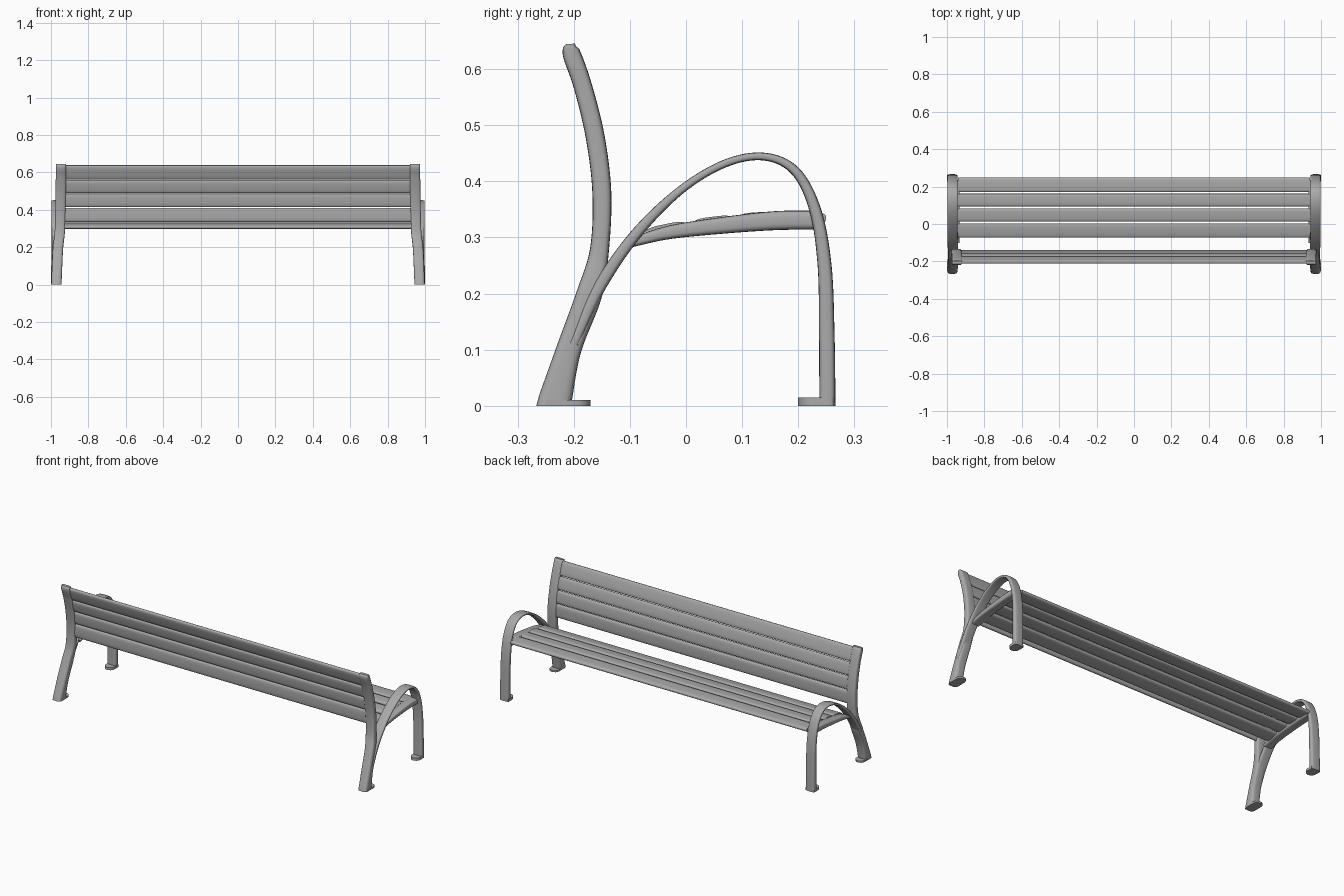
import bpy, bmesh, math
from mathutils import Vector

cube = bpy.data.objects.get("Cube")
if cube:
    bpy.data.objects.remove(cube, do_unlink=True)

metal = bpy.data.materials.new("grey metal")
metal.use_nodes = True
grey = (0.4, 0.4, 0.4, 1)
metal.diffuse_color = grey
metal.node_tree.nodes["Principled BSDF"].inputs["Base Color"].default_value = grey


def finish(name, bm):
    bmesh.ops.recalc_face_normals(bm, faces=bm.faces)
    mesh = bpy.data.meshes.new(name)
    bm.to_mesh(mesh)
    bm.free()
    mesh.materials.append(metal)
    obj = bpy.data.objects.new(name, mesh)
    bpy.context.collection.objects.link(obj)
    bpy.ops.object.select_all(action="DESELECT")
    obj.select_set(True)
    bpy.context.view_layer.objects.active = obj
    bpy.ops.object.shade_smooth_by_angle(angle=math.radians(40))
    return obj


def skin(bm, rings):
    """Join rings of points into a capped tube."""
    loops = [[bm.verts.new(p) for p in ring] for ring in rings]
    n = len(loops[0])
    for a, b in zip(loops, loops[1:]):
        for i in range(n):
            j = (i + 1) % n
            bm.faces.new((a[i], a[j], b[j], b[i]))
    bm.faces.new(loops[0])
    bm.faces.new(loops[-1])


def spline(keys, steps=8):
    """Smooth curve through the key rows."""
    k = [Vector(r) for r in keys]
    k = [2 * k[0] - k[1]] + k + [2 * k[-1] - k[-2]]
    rows = []
    for a, b, c, d in zip(k, k[1:], k[2:], k[3:]):
        for s in range(steps):
            t = s / steps
            rows.append(0.5 * (2 * b + (c - a) * t + (2 * a - 5 * b + 4 * c - d) * t ** 2
                               + (3 * b - a - 3 * c + d) * t ** 3))
    return rows + [k[-2]]


def rounded(power, count=20):
    """Unit outline between an ellipse and a rectangle."""
    out = []
    for i in range(count):
        a = math.tau * (i + 0.5) / count
        c, s = math.cos(a), math.sin(a)
        out.append((math.copysign(abs(c) ** power, c), math.copysign(abs(s) ** power, s)))
    return out


def bar(name, keys, width, side, flat_foot=()):
    """Sweep a rounded bar through rows of (x, y, z, thickness)."""
    rows = spline([Vector(r) for r in keys])
    rings = []
    for i, r in enumerate(rows):
        d = rows[min(i + 1, len(rows) - 1)] - rows[max(i - 1, 0)]
        normal = Vector((0, -d[2], d[1])).normalized()
        if i in [f % len(rows) for f in flat_foot]:
            normal = Vector((0, math.copysign(1, normal.y), 0))
        centre = Vector((r[0] * side, r[1], r[2]))
        rings.append([centre + Vector((u * width / 2, 0, 0)) + normal * v * r[3] / 2
                      for u, v in rounded(0.5)])
    bm = bmesh.new()
    skin(bm, rings)
    return finish(name, bm)


def slat(name, y, z, angle, depth, half=0.94, thick=0.022):
    """Long board with a crowned section."""
    c, s = math.cos(angle), math.sin(angle)
    section = [(u * depth / 2, v * thick / 2) for u, v in rounded(0.6)]
    bm = bmesh.new()
    skin(bm, [[Vector((x, y + u * c - v * s, z + u * s + v * c)) for u, v in section]
              for x in (-half, half)])
    return finish(name, bm)


def foot(name, y, depth, height, side):
    """Mounting plate with a half-round end."""
    ring = [(0.0275, 0), (-0.0275, 0)]
    for i in range(9):
        a = math.pi * i / 8
        ring.append((-0.0275 * math.cos(a), (abs(depth) - 0.0275 + 0.0275 * math.sin(a))
                     * math.copysign(1, depth)))
    bm = bmesh.new()
    skin(bm, [[Vector((side * 0.971 + u, y + v, h)) for u, v in ring] for h in (0, height)])
    return finish(name, bm)


# Side frames
post = [(0.971, -0.236, 0, 0.062), (0.967, -0.209, 0.1, 0.045), (0.962, -0.172, 0.2, 0.046),
        (0.953, -0.154, 0.28, 0.034), (0.950, -0.150, 0.38, 0.034),
        (0.948, -0.162, 0.48, 0.034), (0.947, -0.184, 0.57, 0.033),
        (0.947, -0.204, 0.628, 0.032), (0.947, -0.206, 0.645, 0.016)]
arm = [(0.968, -0.200, 0.11, 0.018), (0.968, -0.155, 0.21, 0.022), (0.969, -0.09, 0.305, 0.020),
       (0.970, -0.01, 0.384, 0.015), (0.970, 0.07, 0.432, 0.014), (0.970, 0.14, 0.444, 0.014),
       (0.970, 0.195, 0.418, 0.017), (0.970, 0.230, 0.35, 0.021), (0.970, 0.247, 0.25, 0.025),
       (0.971, 0.251, 0.12, 0.028), (0.972, 0.252, 0, 0.029)]
bearer = [(0.957, -0.10, 0.290, 0.016), (0.957, -0.03, 0.309, 0.024), (0.957, 0.07, 0.322, 0.030),
          (0.957, 0.16, 0.330, 0.034), (0.957, 0.235, 0.331, 0.034)]
for label, side in (("left", 1), ("right", -1)):
    bar(label + "_back_post", post, 0.055, side, (0,))
    bar(label + "_armrest", arm, 0.055, side, (-1,))
    bar(label + "_seat_bearer", bearer, 0.05, side)
    foot(label + "_rear_foot", -0.25, 0.08, 0.010, side)
    foot(label + "_front_foot", 0.262, -0.062, 0.015, side)

# Seat boards
for i, (y, z, tilt, depth) in enumerate([(0.210, 0.335, -0.02, 0.080), (0.128, 0.334, 0.06, 0.068),
                                         (0.048, 0.326, 0.13, 0.071), (-0.035, 0.313, 0.2, 0.076)]):
    slat(f"seat_slat_{i + 1}", y, z, tilt, depth)

# Backrest boards
for i, (y, z, tilt, depth) in enumerate([(-0.193, 0.600, 1.91, 0.080), (-0.170, 0.524, 1.82, 0.072),
                                         (-0.156, 0.450, 1.70, 0.072), (-0.150, 0.373, 1.58, 0.076)]):
    slat(f"back_slat_{i + 1}", y, z, tilt, depth)
